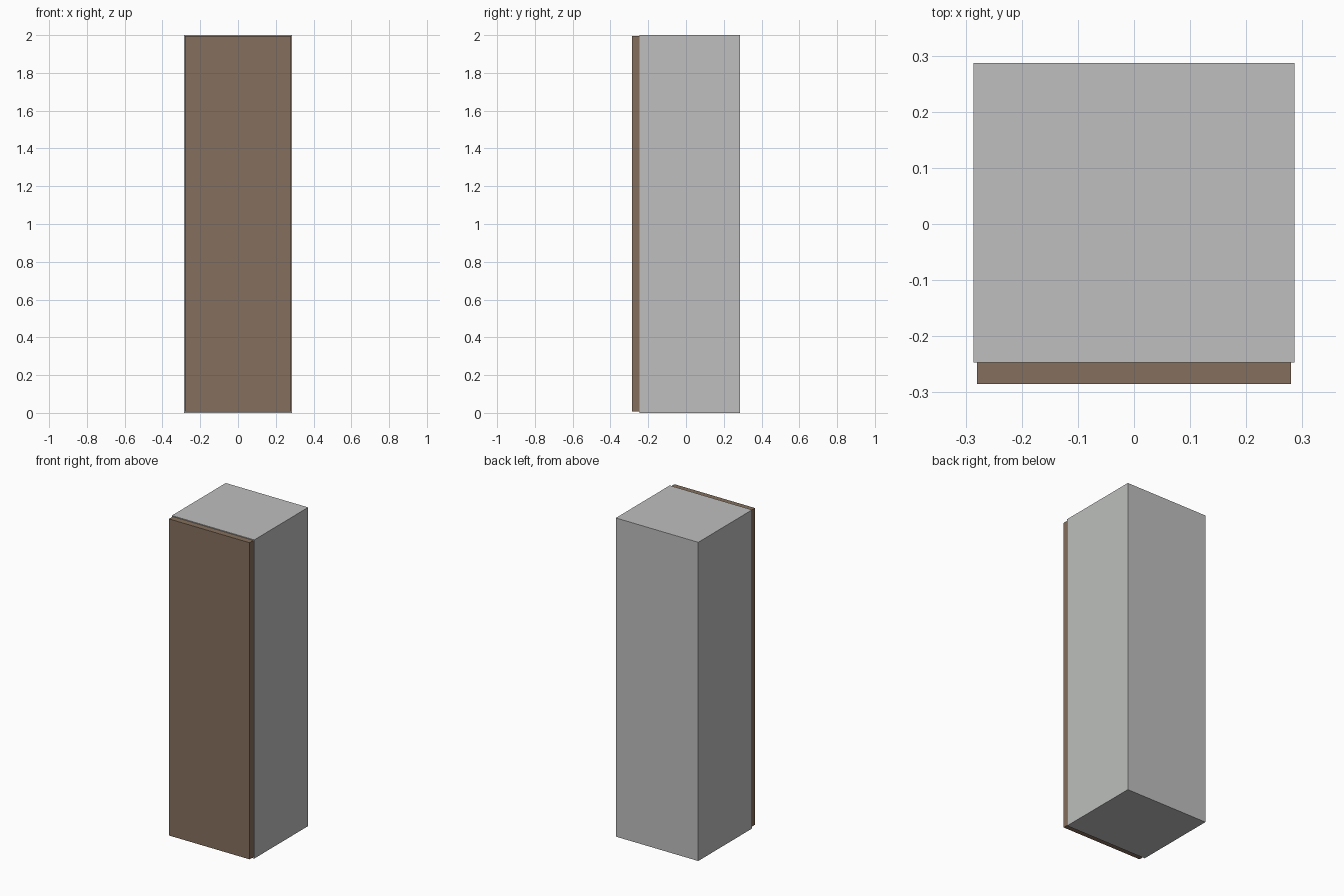
import bpy

if "Cube" in bpy.data.objects:
    bpy.data.objects.remove(bpy.data.objects["Cube"])


def material(name, rgb):
    m = bpy.data.materials.new(name)
    m.diffuse_color = (*rgb, 1.0)
    m.use_nodes = True
    m.node_tree.nodes["Principled BSDF"].inputs["Base Color"].default_value = m.diffuse_color
    return m


grey = material("light_grey_panel", (0.51, 0.52, 0.51))
brown = material("brown_wood", (0.235, 0.162, 0.109))


def panel(name, lo, hi, mat):
    """Box panel spanning two opposite corners."""
    bpy.ops.mesh.primitive_cube_add(size=1, location=[(a + b) / 2 for a, b in zip(lo, hi)])
    ob = bpy.context.object
    ob.name = name
    ob.scale = [b - a for a, b in zip(lo, hi)]
    bpy.ops.object.transform_apply(location=False, rotation=False, scale=True)
    ob.data.materials.append(mat)
    return ob


W, INNER, FRONT, BACK, H, T = 0.286, 0.252, -0.247, 0.287, 2.0, 0.034

# Side walls
panel("left_side", (-W, FRONT, 0), (-INNER, BACK, H), grey)
panel("right_side", (INNER, FRONT, 0), (W, BACK, H), grey)

# Top and bottom boards between the sides
panel("top_board", (-INNER, FRONT, H - T), (INNER, BACK, H), grey)
panel("bottom_board", (-INNER, FRONT, 0), (INNER, BACK, T), grey)

# Back board between top and bottom
panel("back_board", (-INNER, BACK - 0.02, T), (INNER, BACK, H - T), grey)

# Door overlaying the front
panel("door", (-0.28, -0.285, 0.008), (0.28, FRONT, 1.995), brown)
